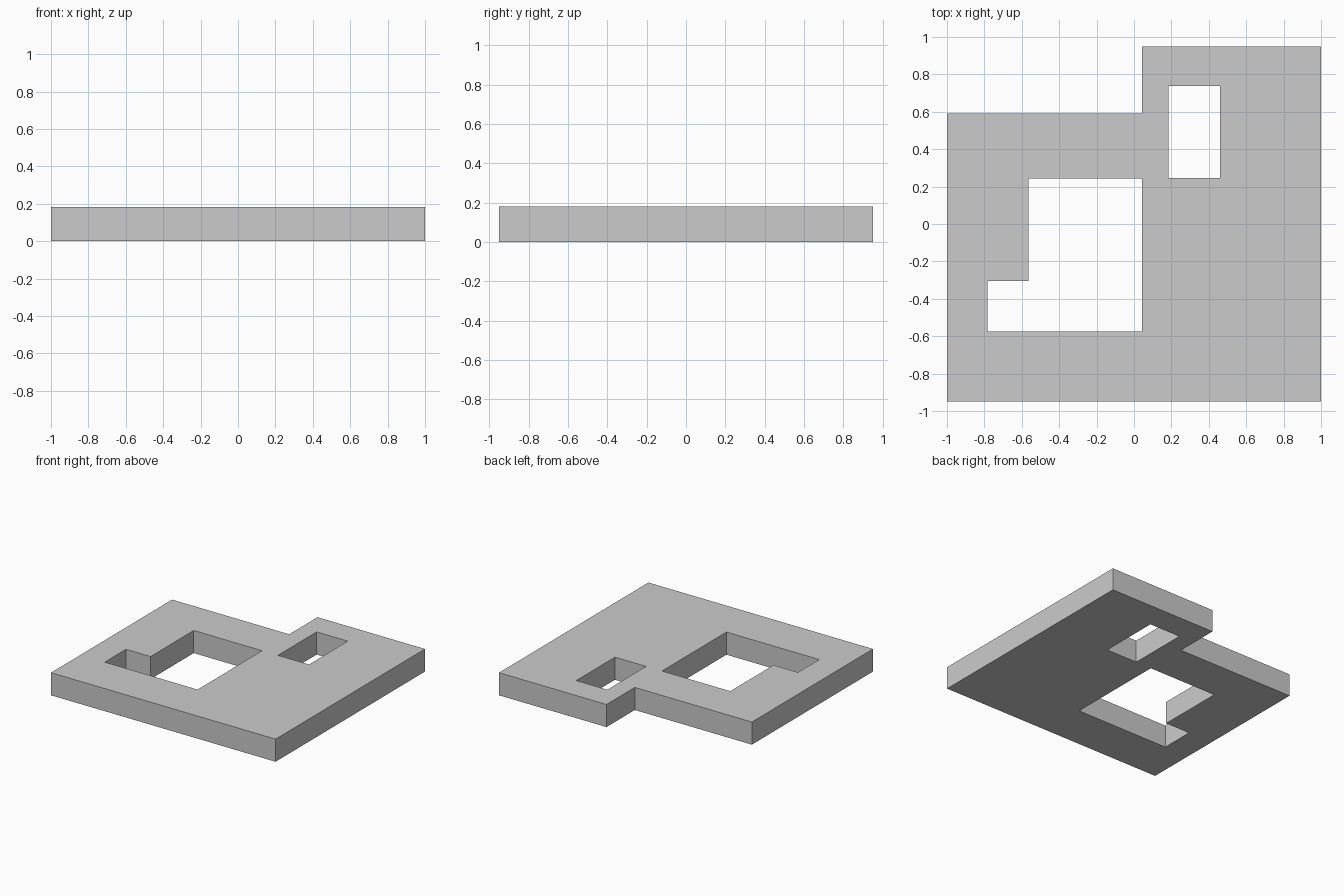
import bpy, bmesh

if "Cube" in bpy.data.objects:
    bpy.data.objects.remove(bpy.data.objects["Cube"])

HEIGHT = 0.182

# Plan outlines: stepped plate, L-shaped window, small rectangular window
outer = [(-1, -0.95), (1, -0.95), (1, 0.95), (0.043, 0.95), (0.043, 0.59), (-1, 0.59)]
large_window = [(-0.784, -0.576), (0.043, -0.576), (0.043, 0.244),
                (-0.565, 0.244), (-0.565, -0.305), (-0.784, -0.305)]
small_window = [(0.184, 0.245), (0.461, 0.245), (0.461, 0.738), (0.184, 0.738)]


def add_loop(bm, points):
    verts = [bm.verts.new((x, y, 0)) for x, y in points]
    return [bm.edges.new((v, verts[(i + 1) % len(verts)])) for i, v in enumerate(verts)]


# Fill the profile around the windows, then raise it to full thickness
bm = bmesh.new()
edges = [e for loop in (outer, large_window, small_window) for e in add_loop(bm, loop)]
bmesh.ops.triangle_fill(bm, edges=edges, use_beauty=True, use_dissolve=False, normal=(0, 0, 1))
raised = bmesh.ops.extrude_face_region(bm, geom=bm.faces[:], use_keep_orig=True)["geom"]
bmesh.ops.translate(bm, vec=(0, 0, HEIGHT),
                    verts=[g for g in raised if isinstance(g, bmesh.types.BMVert)])
bmesh.ops.recalc_face_normals(bm, faces=bm.faces[:])

# Plate object
mesh = bpy.data.meshes.new("floor_plate")
bm.to_mesh(mesh)
bm.free()
bpy.context.collection.objects.link(bpy.data.objects.new("floor_plate", mesh))
